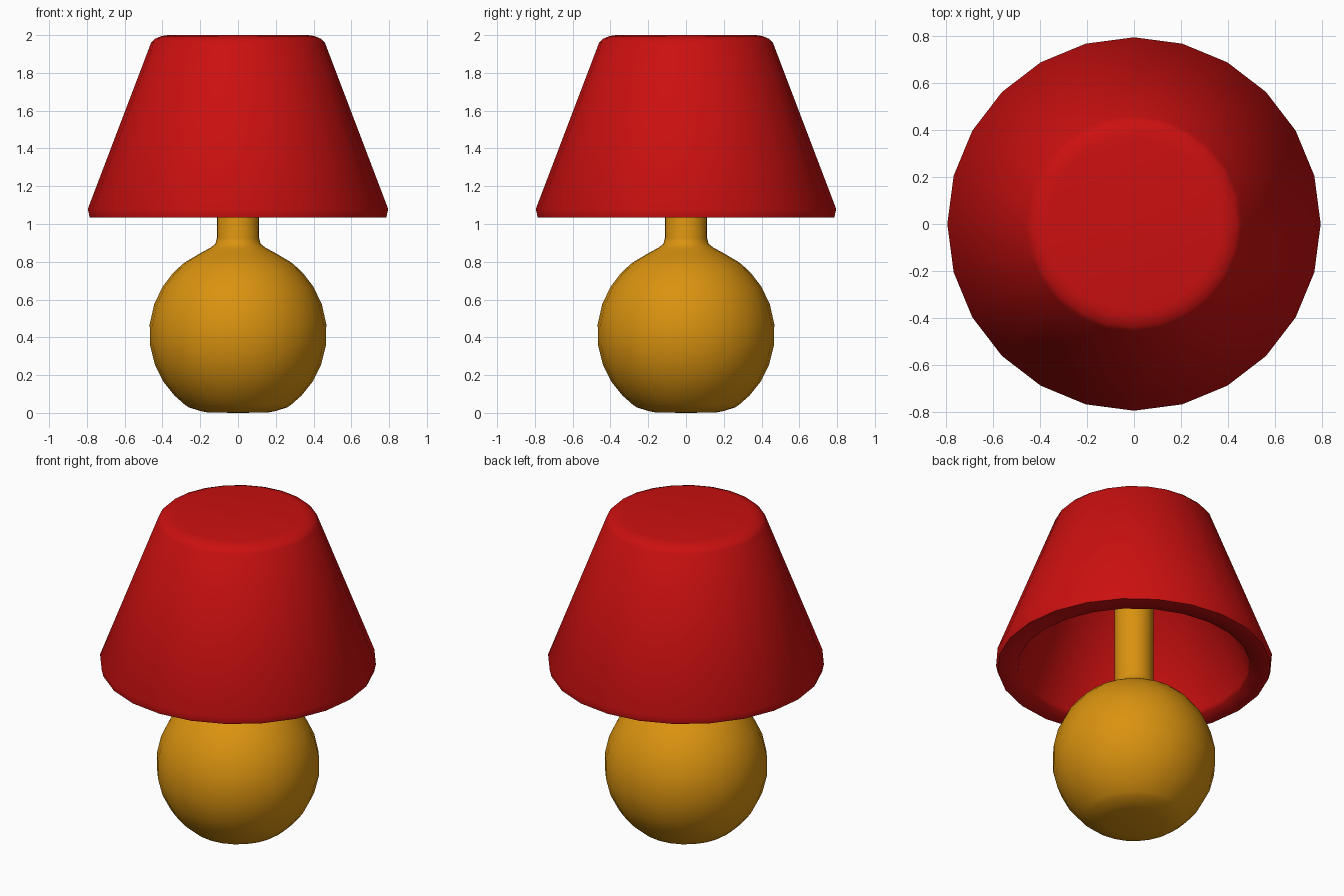
import bpy, bmesh
from math import sin, cos, pi, sqrt

cube = bpy.data.objects.get("Cube")
if cube:
    bpy.data.objects.remove(cube, do_unlink=True)


def make_material(name, color):
    mat = bpy.data.materials.new(name)
    mat.use_nodes = True
    mat.diffuse_color = color
    bsdf = mat.node_tree.nodes["Principled BSDF"]
    bsdf.inputs["Base Color"].default_value = color
    bsdf.inputs["Roughness"].default_value = 0.6
    return mat


def lathe(name, profile, mat, sides=24, sharp=40):
    """Spin a profile of (radius, height) around z; radius 0 makes a pole."""
    bm = bmesh.new()
    rings = []
    for r, z in profile:
        count = sides if r > 0 else 1
        rings.append([bm.verts.new((r * cos(2 * pi * i / sides),
                                    r * sin(2 * pi * i / sides), z))
                      for i in range(count)])
    for low, high in zip(rings, rings[1:]):
        for i in range(sides):
            j = (i + 1) % sides
            if len(low) == 1:
                bm.faces.new((low[0], high[j], high[i]))
            elif len(high) == 1:
                bm.faces.new((low[i], low[j], high[0]))
            else:
                bm.faces.new((low[i], low[j], high[j], high[i]))
    bmesh.ops.recalc_face_normals(bm, faces=bm.faces)
    mesh = bpy.data.meshes.new(name)
    bm.to_mesh(mesh)
    bm.free()
    mesh.materials.append(mat)
    obj = bpy.data.objects.new(name, mesh)
    bpy.context.collection.objects.link(obj)
    bpy.ops.object.select_all(action='DESELECT')
    obj.select_set(True)
    bpy.context.view_layer.objects.active = obj
    bpy.ops.object.shade_smooth_by_angle(angle=sharp * pi / 180)
    return obj


gold = make_material("golden ceramic", (0.70, 0.29, 0.005, 1))
red = make_material("red shade", (0.60, 0.005, 0.005, 1))

# Round base with a flattened foot, flowing into the neck
radius, centre = 0.47, 0.42
ball = []
for k in range(12):
    z = 0.03 + 0.77 * (1 - cos(pi * k / 11)) / 2
    ball.append((sqrt(radius ** 2 - (z - centre) ** 2), z))
foot = [(0, 0), (0.16, 0.002), (0.2, 0.01)]
neck = [(0.2, 0.845), (0.145, 0.875), (0.12, 0.895), (0.112, 0.925),
        (0.112, 1.88)]
lathe("lamp_base", foot + ball + neck, gold, sharp=60)

# Hollow shade: inside wall, thick bottom rim, outside wall, rounded top
lathe("lamp_shade", [(0, 1.88), (0.35, 1.88), (0.66, 1.06), (0.67, 1.035),
                     (0.785, 1.035), (0.795, 1.08), (0.46, 1.96),
                     (0.44, 1.98), (0.405, 1.995), (0.37, 2.0), (0, 2.0)],
      red, sharp=75)
